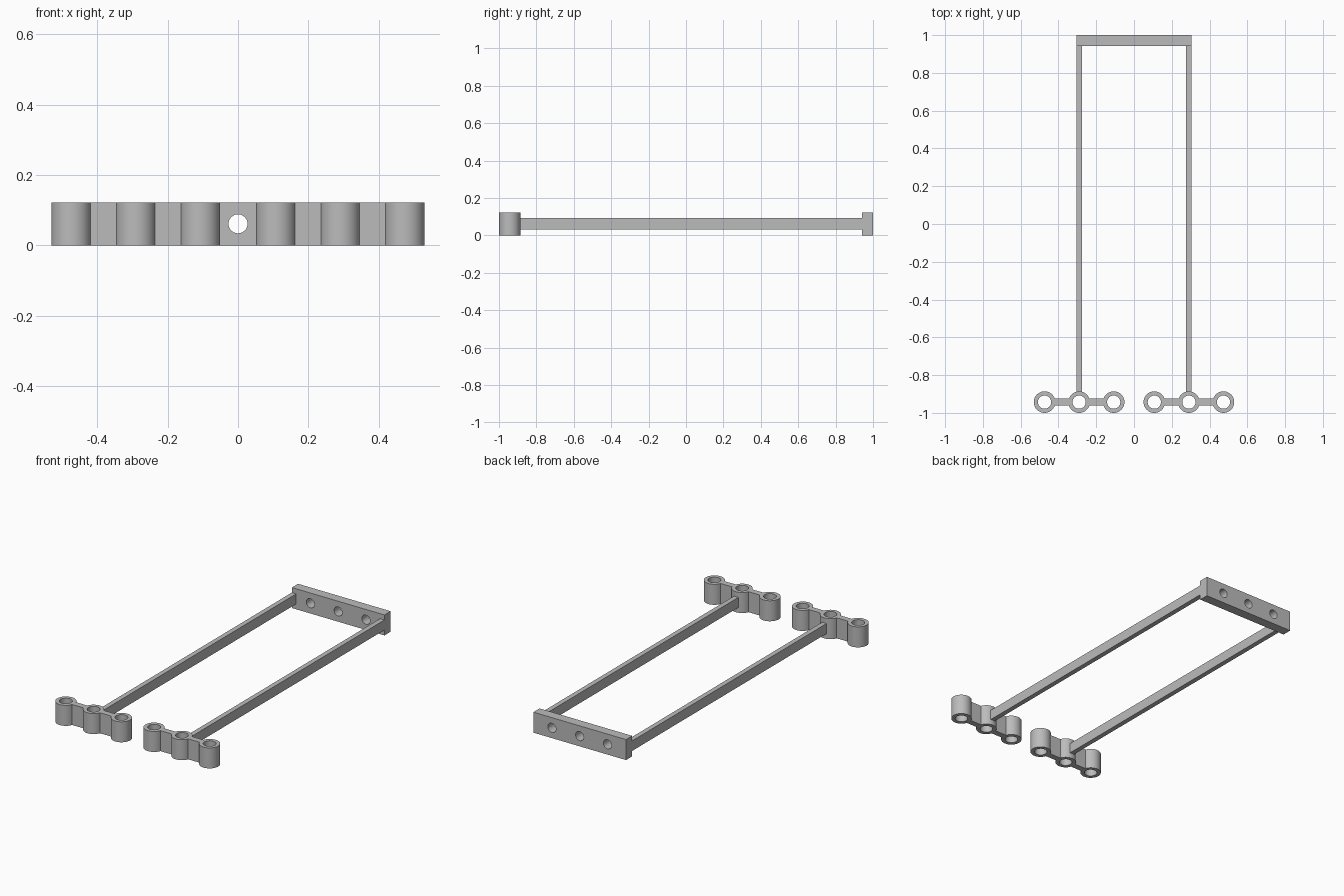
import bpy, bmesh, math
from mathutils import Matrix

if "Cube" in bpy.data.objects:
    bpy.data.objects.remove(bpy.data.objects["Cube"])

GREY = bpy.data.materials.new("grey")
GREY.diffuse_color = (0.5, 0.5, 0.5, 1)
GREY.use_nodes = True
GREY.node_tree.nodes["Principled BSDF"].inputs["Base Color"].default_value = GREY.diffuse_color

HEIGHT = 0.122      # height of brackets and crossbar
RING_Y = -0.943     # centre line of the bracket rings
RING_R, HOLE_R = 0.057, 0.035
PITCH = 0.183       # ring spacing
WEB = 0.018         # half thickness of the webs
SIDE_X = 0.2905     # bracket and rod position


def arc(cx, r, a0, a1, n):
    return [(cx + r * math.cos(a0 + (a1 - a0) * i / n),
             r * math.sin(a0 + (a1 - a0) * i / n)) for i in range(n + 1)]


def circle(cx, r, n=48):
    return arc(cx, r, 0, math.tau, n)[:-1]


def plate(name, loops, depth, matrix):
    """Extrude a filled outline with holes, centred on its own plane."""
    curve = bpy.data.curves.new(name, 'CURVE')
    curve.dimensions, curve.fill_mode = '2D', 'BOTH'
    curve.extrude = depth / 2
    for pts in loops:
        s = curve.splines.new('POLY')
        s.points.add(len(pts) - 1)
        for p, (x, y) in zip(s.points, pts):
            p.co = (x, y, 0, 1)
        s.use_cyclic_u = True
    ob = bpy.data.objects.new(name, curve)
    bpy.context.collection.objects.link(ob)
    bpy.ops.object.select_all(action='DESELECT')
    bpy.context.view_layer.objects.active = ob
    ob.select_set(True)
    bpy.ops.object.convert(target='MESH')
    ob = bpy.context.object
    bm = bmesh.new()
    bm.from_mesh(ob.data)
    bmesh.ops.remove_doubles(bm, verts=bm.verts, dist=1e-5)
    bmesh.ops.recalc_face_normals(bm, faces=bm.faces)
    bm.transform(matrix)
    bm.to_mesh(ob.data)
    bm.free()
    ob.data.materials.clear()
    ob.data.materials.append(GREY)
    bpy.ops.object.shade_smooth_by_angle(angle=math.radians(30))
    return ob


def box(name, lo, hi):
    bm = bmesh.new()
    bmesh.ops.create_cube(bm, size=1)
    for v in bm.verts:
        v.co = [l + (c + 0.5) * (h - l) for c, l, h in zip(v.co, lo, hi)]
    me = bpy.data.meshes.new(name)
    bm.to_mesh(me)
    bm.free()
    me.materials.append(GREY)
    bpy.context.collection.objects.link(bpy.data.objects.new(name, me))


# Bracket outline: three rings joined by straight webs
t = math.asin(WEB / RING_R)
outline = (arc(PITCH, RING_R, -math.pi + t, math.pi - t, 42)
           + arc(0, RING_R, t, math.pi - t, 20)
           + arc(-PITCH, RING_R, t, math.tau - t, 42)
           + arc(0, RING_R, math.pi + t, math.tau - t, 20))
holes = [circle(c, HOLE_R) for c in (-PITCH, 0, PITCH)]

for side, sx in (("left", -1), ("right", 1)):
    x = sx * SIDE_X
    plate(side + "_ring_bracket", [outline] + holes, HEIGHT,
          Matrix.Translation((x, RING_Y, HEIGHT / 2)))
    # Long rod from the middle ring to the crossbar
    box(side + "_rod", (x - 0.0145, RING_Y + RING_R - 0.004, 0.032),
        (x + 0.0145, 0.945, 0.092))

# Crossbar with three through holes
w, h = 0.305, HEIGHT / 2
bar = [[(-w, -h), (w, -h), (w, h), (-w, h)]]
bar += [circle(c, 0.027) for c in (-PITCH, 0, PITCH)]
plate("crossbar", bar, 0.058,
      Matrix.Translation((0, 0.971, h)) @ Matrix.Rotation(math.pi / 2, 4, 'X'))
